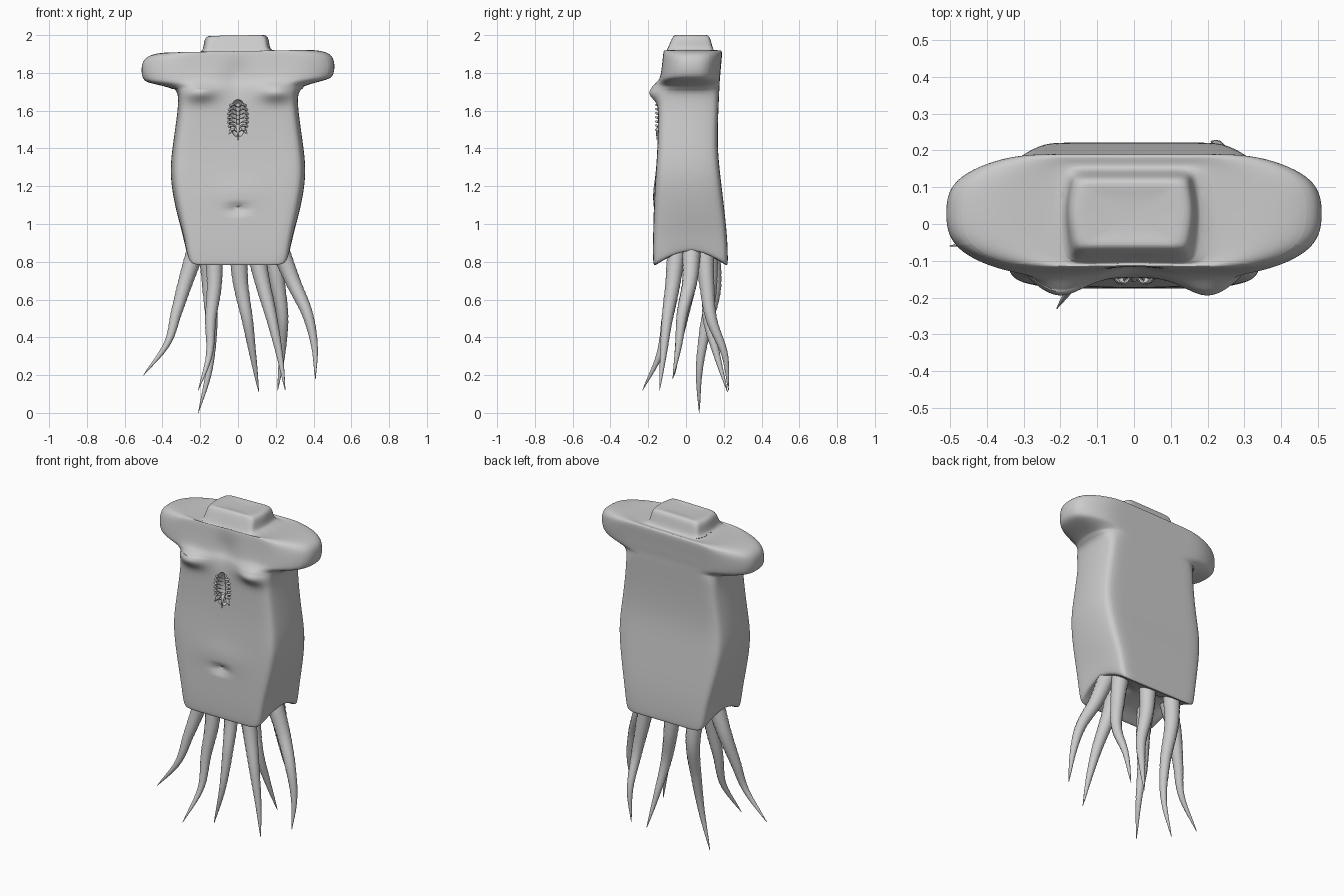
import bpy, bmesh, math
from mathutils import Vector

if "Cube" in bpy.data.objects:
    bpy.data.objects.remove(bpy.data.objects["Cube"])


def select(ob):
    bpy.ops.object.select_all(action='DESELECT')
    ob.select_set(True)
    bpy.context.view_layer.objects.active = ob


def finish(name, bm, angle=45):
    bmesh.ops.recalc_face_normals(bm, faces=bm.faces[:])
    me = bpy.data.meshes.new(name)
    bm.to_mesh(me)
    bm.free()
    ob = bpy.data.objects.new(name, me)
    bpy.context.collection.objects.link(ob)
    select(ob)
    bpy.ops.object.shade_smooth_by_angle(angle=math.radians(angle))
    return ob


def apply(ob, kind, **settings):
    select(ob)
    m = ob.modifiers.new(kind, kind)
    for k, v in settings.items():
        setattr(m, k, v)
    bpy.ops.object.modifier_apply(modifier=m.name)


def loft(bm, rings):
    vs = [[bm.verts.new(p) for p in r] for r in rings]
    n = len(vs[0])
    for a, b in zip(vs, vs[1:]):
        for i in range(n):
            bm.faces.new((a[i], a[(i + 1) % n], b[(i + 1) % n], b[i]))
    bm.faces.new(vs[0][::-1])
    bm.faces.new(vs[-1])


# cross-section: flat front and back, cut corners; sides arch up near the hem
def section(z, w, front, back, flat, cut):
    arch = max(0, .1 * (1 - (z - .775) / .26)) if z < 1.1 else 0
    wf = w * flat
    half = [(0, front, 0), (wf * .65, front, 0), (wf, front, 0),
            (w - .012, front + cut, arch * .3), (w, .03, arch), (w - .012, back - cut, arch * .3),
            (wf, back, 0), (wf * .65, back, 0), (0, back, 0)]
    full = half + [(-x, y, d) for x, y, d in half[-2:0:-1]]
    return [(x, y, z + d) for x, y, d in full]


# height, half width, front, back
trunk = [(.84, .17, -.08, .13), (.775, .265, -.165, .215), (.785, .28, -.175, .223),
         (.92, .298, -.175, .219), (1.06, .33, -.17, .205), (1.25, .367, -.162, .182),
         (1.4, .352, -.15, .166), (1.58, .325, -.147, .17), (1.7, .315, -.15, .176)]
shoulders = [(1.73, .36, -.15, .177), (1.755, .48, -.14, .178), (1.775, .512, -.135, .18),
             (1.85, .518, -.125, .186), (1.905, .49, -.12, .192), (1.92, .36, -.115, .185)]
neck = [(1.905, .2, -.11, .155), (1.93, .178, -.095, .14), (1.98, .176, -.075, .13),
        (2.003, .155, -.06, .115), (1.993, .09, -.03, .075)]
rings = []
for rows, flat, cut in ((trunk, .9, .04), (shoulders, .68, .06), (neck, .88, .03)):
    rings += [section(*r, flat, cut) for r in rows]
bm = bmesh.new()
loft(bm, rings)
torso = finish("torso", bm)
apply(torso, 'SUBSURF', levels=3)


def bump(x, z, cx, cz, rx, rz):
    return math.exp(-((x - cx) / rx) ** 2 - ((z - cz) / rz) ** 2)


# navel, belly, breastbone hollow, chest points, shoulder tilt
for v in torso.data.vertices:
    x, y, z = v.co
    if y < -.08:
        v.co.y += .03 * bump(x, z, 0, 1.08, .05, .018) - .008 * bump(x, z, 0, 1.16, .15, .08)
        v.co.y += .02 * bump(x, z, 0, 1.78, .07, .09) - .045 * bump(abs(x), z, .2, 1.695, .08, .045)
    if z > 1.72:
        v.co.z += .018 * x
    if z > 1.915 and abs(x) < .19:
        v.co.x -= .008

# chest wound cut into the torso
bm = bmesh.new()
bmesh.ops.create_uvsphere(bm, u_segments=24, v_segments=16, radius=1)
for v in bm.verts:
    v.co = Vector((v.co.x * .048, v.co.y * .055 - .15, v.co.z * .1 + 1.56))
cutter = finish("wound_cutter", bm)
apply(torso, 'BOOLEAN', operation='DIFFERENCE', object=cutter, solver='EXACT')
cutter.hide_render = True
cutter.hide_viewport = True
select(torso)
bpy.ops.object.shade_smooth_by_angle(angle=math.radians(45))


# tapered tube through a few points, with faint rings
def tube(name, pts, radius, steps=12, sides=12, ridge=.05):
    p = [Vector(q) for q in pts]
    p = [2 * p[0] - p[1]] + p + [2 * p[-1] - p[-2]]
    path = []
    for i in range(1, len(p) - 2):
        a, b, c, d = p[i - 1:i + 3]
        for k in range(steps):
            t = k / steps
            path.append(.5 * (2 * b + (c - a) * t + (2 * a - 5 * b + 4 * c - d) * t * t
                              + (3 * b - a - 3 * c + d) * t ** 3))
    path.append(p[-2])
    circles, last = [], len(path) - 1
    for i, q in enumerate(path):
        tan = (path[min(i + 1, last)] - path[max(i - 1, 0)]).normalized()
        side = tan.cross(Vector((0, 1, 0) if abs(tan.y) < .9 else (1, 0, 0))).normalized()
        up = side.cross(tan)
        r = max(.0015, radius * (1 - i / last) ** .75 * (1 + ridge * (i % 2)))
        circles.append([q + r * (math.cos(f) * side + math.sin(f) * up)
                        for f in (2 * math.pi * j / sides for j in range(sides))])
    bm = bmesh.new()
    loft(bm, circles)
    return finish(name, bm, 60)


# tentacle: x and y at five even heights from the torso down to the tip
def tentacle(name, tip, xs, ys):
    zs = [.87 + (tip - .87) * i / 4 for i in range(5)]
    tube(name, list(zip(xs, ys, zs)), .048)


tentacle("tentacle_left", .2, (-.22, -.275, -.325, -.375, -.5), (.03, .02, -.01, -.04, -.06))
tentacle("tentacle_front_left", .12, (-.13, -.125, -.145, -.152, -.21), (-.05, -.07, -.1, -.14, -.23))
tentacle("tentacle_back_left", 0, (-.16, -.148, -.14, -.155, -.21), (.13, .145, .1, .07, .07))
tentacle("tentacle_back_middle", .11, (0, .015, .05, .08, .11), (.12, .125, .12, .165, .22))
tentacle("tentacle_front_right", .12, (.09, .132, .18, .22, .25), (-.05, -.07, -.1, -.12, -.14))
tentacle("tentacle_back_right", .12, (.18, .21, .237, .232, .21), (.1, .11, .135, .205, .225))
tentacle("tentacle_right", .18, (.22, .29, .367, .405, .41), (.03, .02, -.02, -.04, -.07))

# rib-like teeth inside the wound, backbone and torn skin below
for i in range(7):
    z = 1.495 + i * .022
    w = .048 * math.sqrt(max(.1, 1 - ((z - 1.56) / .1) ** 2))
    for s, side in ((-1, "left"), (1, "right")):
        tube(f"wound_rib_{side}_{i + 1}",
             [(s * (w + .004), -.145, z), (s * w * .7, -.16, z + .004), (s * .004, -.135, z - .008)],
             .008, 4, 6, 0)
tube("wound_backbone", [(0, -.105, 1.64), (0, -.105, 1.56), (0, -.13, 1.45)], .014, 6, 8, .2)
for s in (-1, 0, 1):
    tube(f"torn_skin_{s + 2}",
         [(s * .02, -.135, 1.52), (s * .035, -.15, 1.495), (s * .05, -.155, 1.475 - .03 * (s == 0))],
         .014, 5, 8, 0)
